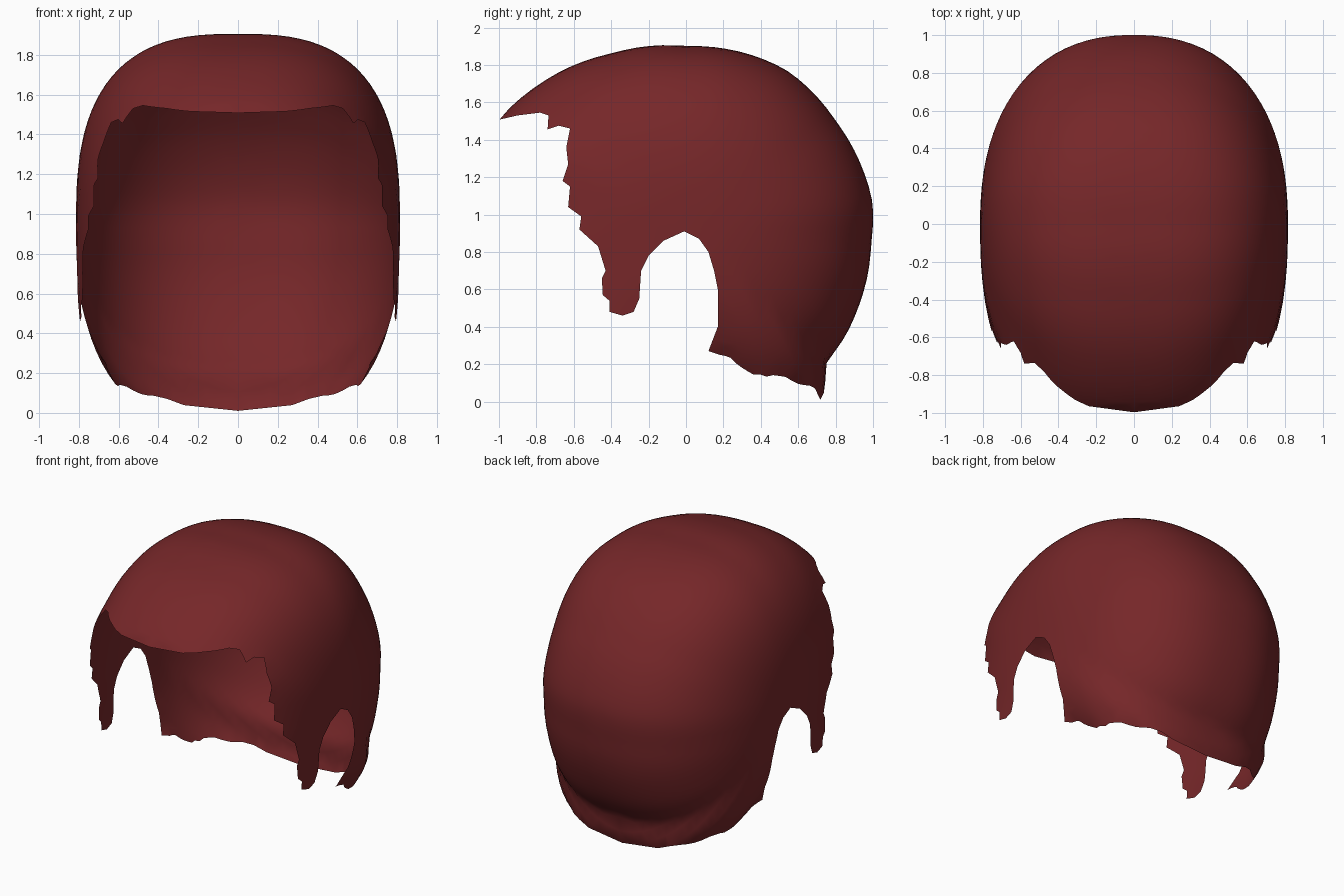
import bpy, bmesh, math, random
from mathutils import Vector
from mathutils.geometry import delaunay_2d_cdt

if "Cube" in bpy.data.objects:
    bpy.data.objects.remove(bpy.data.objects["Cube"])

random.seed(4)
HALF_WIDTH, POLE_Z = 0.815, 0.93     # ear pole: centre of the side of the shell

# Crown profile around the ear pole: angle, radius, roundness exponent
PROFILE = [(-100, 1.2, 2.5), (-90, 1.05, 2.5), (-75, 1.0, 2.5), (-63, 1.17, 2.5),
           (-52, 1.17, 2.5), (-49.4, 1.159, 2.5), (-45.4, 1.04, 2.45), (-34, 1.03, 2.4),
           (-25, 1.015, 2.35), (-4.6, 0.993, 2.3), (7, 1.007, 2.3), (22, 0.992, 2.3),
           (35.5, 0.983, 2.35), (57, 0.999, 2.5), (77, 0.98, 2.75), (90, 0.97, 2.8),
           (113, 1.012, 2.7), (135.4, 1.096, 2.5), (150, 1.157, 2.5), (170, 1.1, 2.5),
           (190, 1.15, 2.5), (208, 1.2, 2.5), (225, 1.6, 2.5), (233, 1.75, 2.5),
           (245, 1.6, 2.5), (260, 1.2, 2.5)]

# Cut edge in side view, from nape through ear notch and sideburn to fringe tip
CUT = [(.69, .08), (.60, .105), (.50, .13), (.36, .15), (.27, .21), (.18, .25), (.12, .27),
       (.17, .40), (.17, .60), (.15, .70), (.12, .80), (.07, .87), (-.01, .91),
       (-.12, .86), (-.20, .78), (-.24, .70), (-.25, .55), (-.28, .48), (-.34, .46),
       (-.41, .48), (-.41, .54), (-.445, .57), (-.45, .66), (-.43, .70), (-.47, .83),
       (-.57, .92), (-.56, .99), (-.63, 1.04), (-.62, 1.15), (-.66, 1.18), (-.63, 1.27),
       (-.64, 1.36), (-.62, 1.46), (-.68, 1.475), (-.74, 1.455), (-.735, 1.53),
       (-.78, 1.545), (-.90, 1.53)]
NAPE, TIP = -52, 149.9


def lookup(angle):
    for (a, r, n), (b, r2, n2) in zip(PROFILE, PROFILE[1:]):
        if a <= angle <= b:
            f = (angle - a) / (b - a)
            return r + (r2 - r) * f, n + (n2 - n) * f
    return PROFILE[0][1:]


def profile(angle):
    angle = (angle + 100) % 360 - 100
    samples = [lookup(angle + d) for d in (-2, 0, 2)]
    return sum(s[0] for s in samples) / 3, sum(s[1] for s in samples) / 3


def flatten(y, z):
    """Side-view point to the unrolled plane."""
    phi = math.atan2(z - POLE_Z, y)
    r, n = profile(math.degrees(phi))
    s = min(math.hypot(y, z - POLE_Z) / r, 0.999)
    t = math.asin(s ** (n / 2))
    return Vector((t * math.cos(phi), t * math.sin(phi)))


def wrap(p):
    """Unrolled plane back to the curved shell."""
    phi, t = math.atan2(p.y, p.x), min(p.length, math.pi / 2)
    r, n = profile(math.degrees(phi))
    s = math.sin(t) ** (2 / n)
    x = HALF_WIDTH * max(math.cos(t), 0) ** (2 / n)
    if t > math.pi / 2 - 1e-3:
        x = 0
    return Vector((x, r * s * math.cos(phi), POLE_Z + r * s * math.sin(phi)))


# Outline: centre seam from fringe tip back to nape, then the ragged cut edge
STEPS = 50
seam = []
for i in range(STEPS + 1):
    a = math.radians(TIP + (NAPE - TIP) * i / STEPS)
    seam.append(Vector((math.cos(a), math.sin(a))) * math.pi / 2)
ends = [wrap(seam[-1]), wrap(seam[0])]
path = [(ends[0].y, ends[0].z)] + CUT + [(ends[1].y, ends[1].z)]
outline = list(seam)
for k, (p, q) in enumerate(zip(path, path[1:])):
    count = max(1, round(math.dist(p, q) / 0.035))
    for j in range(count):
        if k == 0 and j == 0:
            continue
        f = j / count
        y, z = p[0] + (q[0] - p[0]) * f, p[1] + (q[1] - p[1]) * f
        if k < 6:
            z += random.uniform(-.012, .012)      # ragged hem
        outline.append(flatten(y, z))

# Fill the outline with an even triangle grid
points = list(outline)
H = 0.075
for i in range(-24, 25):
    for j in range(-26, 27):
        p = Vector(((i + 0.5 * (j % 2)) * H, j * H * 0.866))
        if p.length < 1.53 and min((p - o).length for o in outline) > 0.035:
            points.append(p)
count = len(outline)
edges = [(i, (i + 1) % count) for i in range(count)]
verts, _, faces, *_ = delaunay_2d_cdt(points, edges, [], 1, 1e-5)

bm = bmesh.new()
shell = [bm.verts.new(wrap(v)) for v in verts]
for f in faces:
    bm.faces.new([shell[i] for i in f]).smooth = True
loose = [v for v in bm.verts if not v.link_faces]
bmesh.ops.delete(bm, geom=loose, context='VERTS')

# Mirror to the other side and join along the seam
copy = bmesh.ops.duplicate(bm, geom=bm.verts[:] + bm.edges[:] + bm.faces[:])["geom"]
for g in copy:
    if isinstance(g, bmesh.types.BMVert):
        g.co.x *= -1
bmesh.ops.reverse_faces(bm, faces=[g for g in copy if isinstance(g, bmesh.types.BMFace)])
bmesh.ops.remove_doubles(bm, verts=[v for v in bm.verts if abs(v.co.x) < 1e-4], dist=1e-4)

mesh = bpy.data.meshes.new("hair")
bm.to_mesh(mesh)
bm.free()
hair = bpy.data.objects.new("hair", mesh)
bpy.context.collection.objects.link(hair)

red = bpy.data.materials.new("dark_red")
red.diffuse_color = (0.18, 0.02, 0.022, 1)
red.use_nodes = True
red.node_tree.nodes["Principled BSDF"].inputs["Base Color"].default_value = red.diffuse_color
mesh.materials.append(red)
